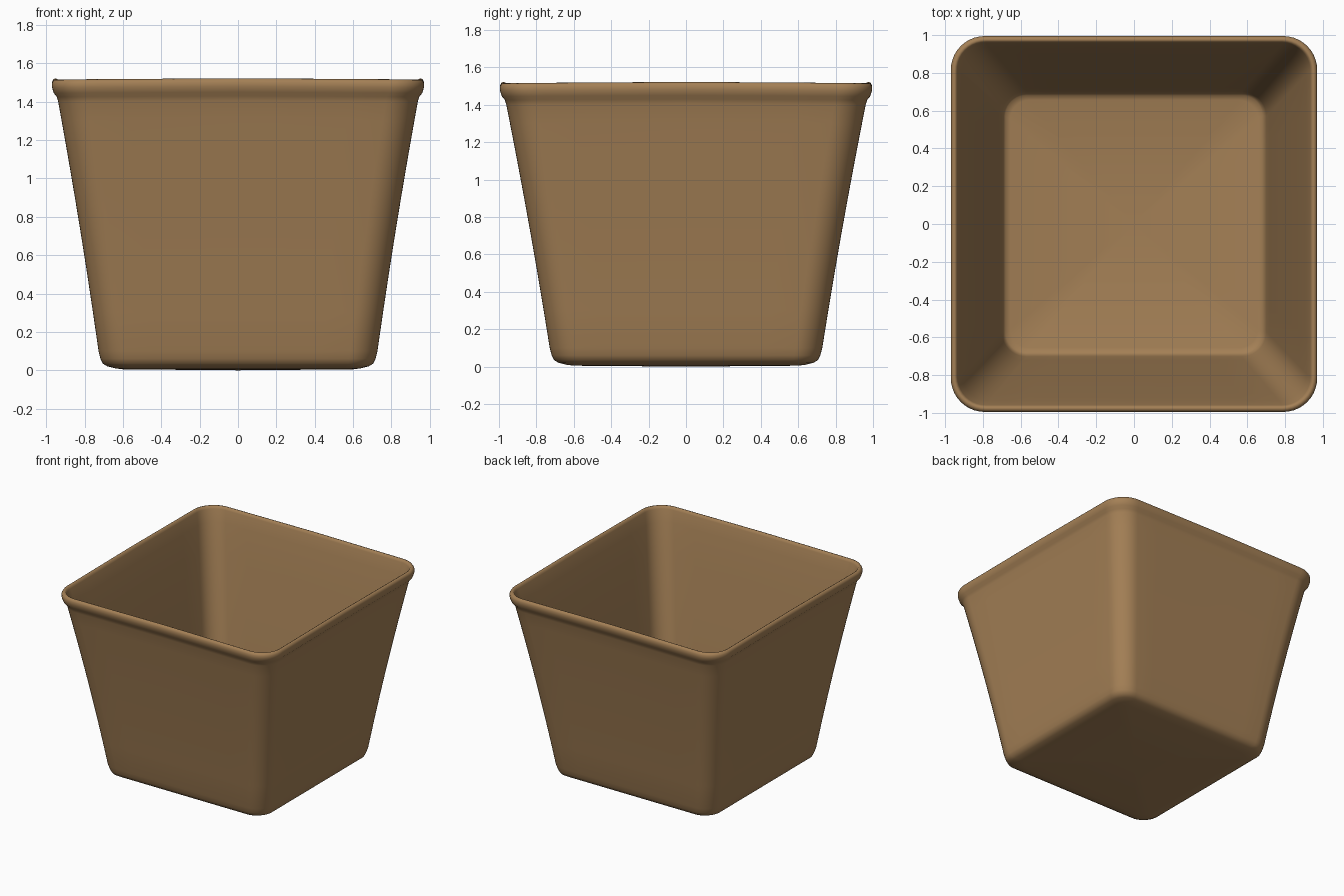
import bpy, bmesh
from math import cos, sin, pi, radians

cube = bpy.data.objects.get("Cube")
if cube:
    bpy.data.objects.remove(cube, do_unlink=True)

clay = bpy.data.materials.new("tan clay")
clay.use_nodes = True
tan = (0.37, 0.215, 0.092, 1)
clay.diffuse_color = tan
bsdf = clay.node_tree.nodes["Principled BSDF"]
bsdf.inputs["Base Color"].default_value = tan
bsdf.inputs["Roughness"].default_value = 0.8

CORNER_STEPS = 10
EDGE_STEPS = 8


def rounded_square(hx, hy, r):
    """Outline points of a rounded rectangle, counter-clockwise."""
    corners = []
    for k, (sx, sy) in enumerate([(1, 1), (-1, 1), (-1, -1), (1, -1)]):
        arc = [k * pi / 2 + i * pi / 2 / CORNER_STEPS for i in range(CORNER_STEPS + 1)]
        corners.append([(sx * (hx - r) + r * cos(a), sy * (hy - r) + r * sin(a)) for a in arc])
    pts = []
    for k, arc in enumerate(corners):
        pts += arc
        a, b = arc[-1], corners[(k + 1) % 4][0]
        for i in range(1, EDGE_STEPS):
            t = i / EDGE_STEPS
            pts.append((a[0] + (b[0] - a[0]) * t, a[1] + (b[1] - a[1]) * t))
    return pts


# Outer wall flares gently with height
def wall(z):
    return 0.713 + 0.138 * z + 0.016 * z * z


# Section: half width, height, corner radius
section = [(0.60, 0.005, 0.08), (0.64, 0.01, 0.10), (0.68, 0.02, 0.12),
           (0.705, 0.035, 0.13), (0.717, 0.06, 0.14)]
section += [(wall(z), z, 0.14 + 0.02 * z) for z in (0.1, 0.3, 0.5, 0.7, 0.9, 1.1, 1.3, 1.4)]
# Rolled rim
section += [(0.945, 1.425, 0.17), (0.961, 1.445, 0.175), (0.97, 1.475, 0.18),
            (0.97, 1.497, 0.18), (0.962, 1.512, 0.175), (0.95, 1.516, 0.165),
            (0.94, 1.511, 0.155), (0.934, 1.495, 0.15)]
# Inner wall down to the floor
section += [(wall(z) - 0.025, z, 0.13 + 0.01 * z) for z in (1.4, 1.2, 1.0, 0.8, 0.6, 0.4, 0.2, 0.09)]
section += [(0.692, 0.06, 0.12), (0.68, 0.045, 0.11), (0.655, 0.038, 0.10)]

bm = bmesh.new()
rings = []
for w, z, r in section:
    flare = 0.025 * min(z / 1.5, 1)      # slightly deeper than wide at the rim
    ring = []
    for x, y in rounded_square(w, w + flare, r):
        # The rim's edges rise a touch toward the middle of each side
        lift = 0.006 * (z / 1.5) ** 4 * (1 - min(abs(x), abs(y)) / w)
        ring.append(bm.verts.new((x, y, z + lift)))
    rings.append(ring)

for a, b in zip(rings, rings[1:]):
    n = len(a)
    for i in range(n):
        j = (i + 1) % n
        bm.faces.new((a[i], a[j], b[j], b[i]))

# Underside and inner floor
bottom_centre = bm.verts.new((0, 0, 0))
floor_centre = bm.verts.new((0, 0, 0.036))
for ring, centre in ((rings[0], bottom_centre), (rings[-1], floor_centre)):
    for i in range(len(ring)):
        bm.faces.new((ring[i], ring[(i + 1) % len(ring)], centre))
bmesh.ops.recalc_face_normals(bm, faces=bm.faces)

mesh = bpy.data.meshes.new("square_pot")
bm.to_mesh(mesh)
bm.free()
mesh.materials.append(clay)
pot = bpy.data.objects.new("square_pot", mesh)
bpy.context.collection.objects.link(pot)
bpy.context.view_layer.objects.active = pot
pot.select_set(True)
bpy.ops.object.shade_smooth_by_angle(angle=radians(50))
